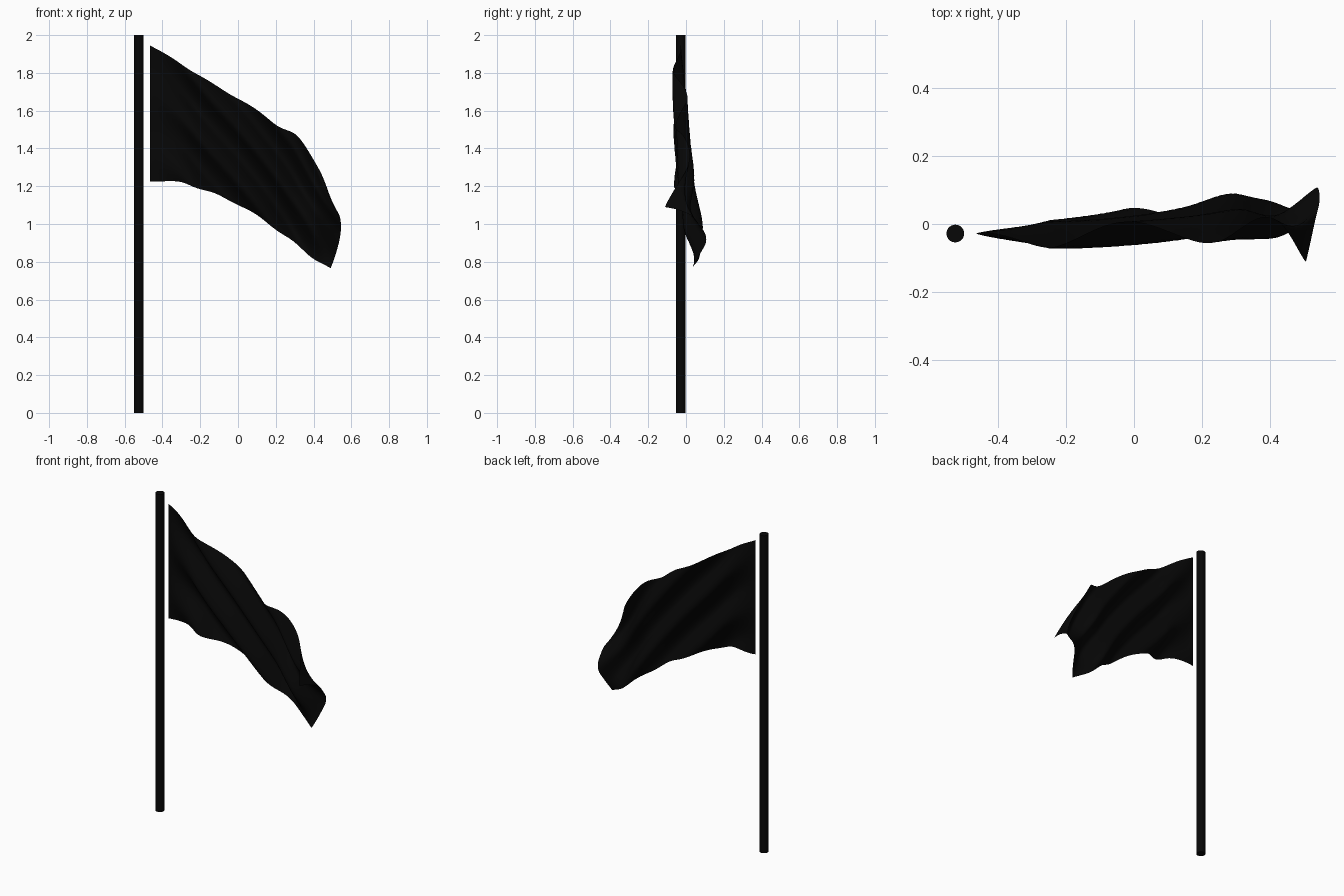
import bpy, bmesh, math
from mathutils import Vector

if "Cube" in bpy.data.objects:
    bpy.data.objects.remove(bpy.data.objects["Cube"])

black = bpy.data.materials.new("black")
black.diffuse_color = (0.002, 0.002, 0.002, 1)
black.use_nodes = True
black.node_tree.nodes["Principled BSDF"].inputs["Base Color"].default_value = black.diffuse_color

# Pole
bpy.ops.mesh.primitive_cylinder_add(vertices=32, radius=0.026, depth=2, location=(-0.525, -0.028, 1))
pole = bpy.context.object
pole.name = "pole"
pole.data.materials.append(black)
bpy.ops.object.shade_smooth_by_angle(angle=math.radians(40))

# Guide curves running from the hoist to the fly end
TOP = [(-.465, -.028, 1.945), (-.31, -.032, 1.855), (-.15, -.035, 1.75), (.02, -.03, 1.655),
       (.19, -.02, 1.535), (.315, -.01, 1.46), (.43, -.02, 1.29), (.505, -.105, 1.09)]
MID = [(-.465, -.028, 1.585), (-.305, -.03, 1.54), (-.16, -.025, 1.47), (0, -.015, 1.385),
       (.16, .0, 1.28), (.29, .015, 1.19), (.42, .0, 1.08), (.545, .09, .975)]
LOW = [(-.465, -.028, 1.225), (-.3, -.03, 1.22), (-.17, -.015, 1.175), (-.03, .005, 1.12),
       (.12, .035, 1.03), (.26, .07, .93), (.39, .045, .825), (.49, .035, .765)]


def along(points, s):
    """Smooth point on a guide curve, s from 0 to 1."""
    n = len(points) - 1
    i = min(int(s * n), n - 1)
    u = s * n - i
    a, b, c, d = (Vector(points[min(max(i + k, 0), n)]) for k in (-1, 0, 1, 2))
    return 0.5 * (2 * b + (c - a) * u + (2 * a - 5 * b + 4 * c - d) * u**2 + (3 * b - a - 3 * c + d) * u**3)


def cloth(s, t):
    """Point on the flag: blend of the guides plus diagonal folds."""
    low, mid, top = (along(g, s) for g in (LOW, MID, TOP))
    p = low * (1 - t) * (1 - 2 * t) + mid * 4 * t * (1 - t) + top * t * (2 * t - 1)
    fade = min(1, s * 5) * (1 - 0.8 * max(0, (s - 0.75) / 0.25))
    phase = 2 * math.pi * (2.1 * t + 2.3 * s + 0.25)
    p.y += 0.039 * fade * math.sin(phase)
    p.z += 0.005 * fade * math.cos(phase * 2)
    return p


# Flag
NS, NT = 56, 36
bm = bmesh.new()
grid = [[bm.verts.new(cloth(i / NS, j / NT)) for j in range(NT + 1)] for i in range(NS + 1)]
for i in range(NS):
    for j in range(NT):
        bm.faces.new((grid[i][j], grid[i + 1][j], grid[i + 1][j + 1], grid[i][j + 1])).smooth = True
mesh = bpy.data.meshes.new("flag")
bm.to_mesh(mesh)
bm.free()
mesh.materials.append(black)
flag = bpy.data.objects.new("flag", mesh)
bpy.context.collection.objects.link(flag)
